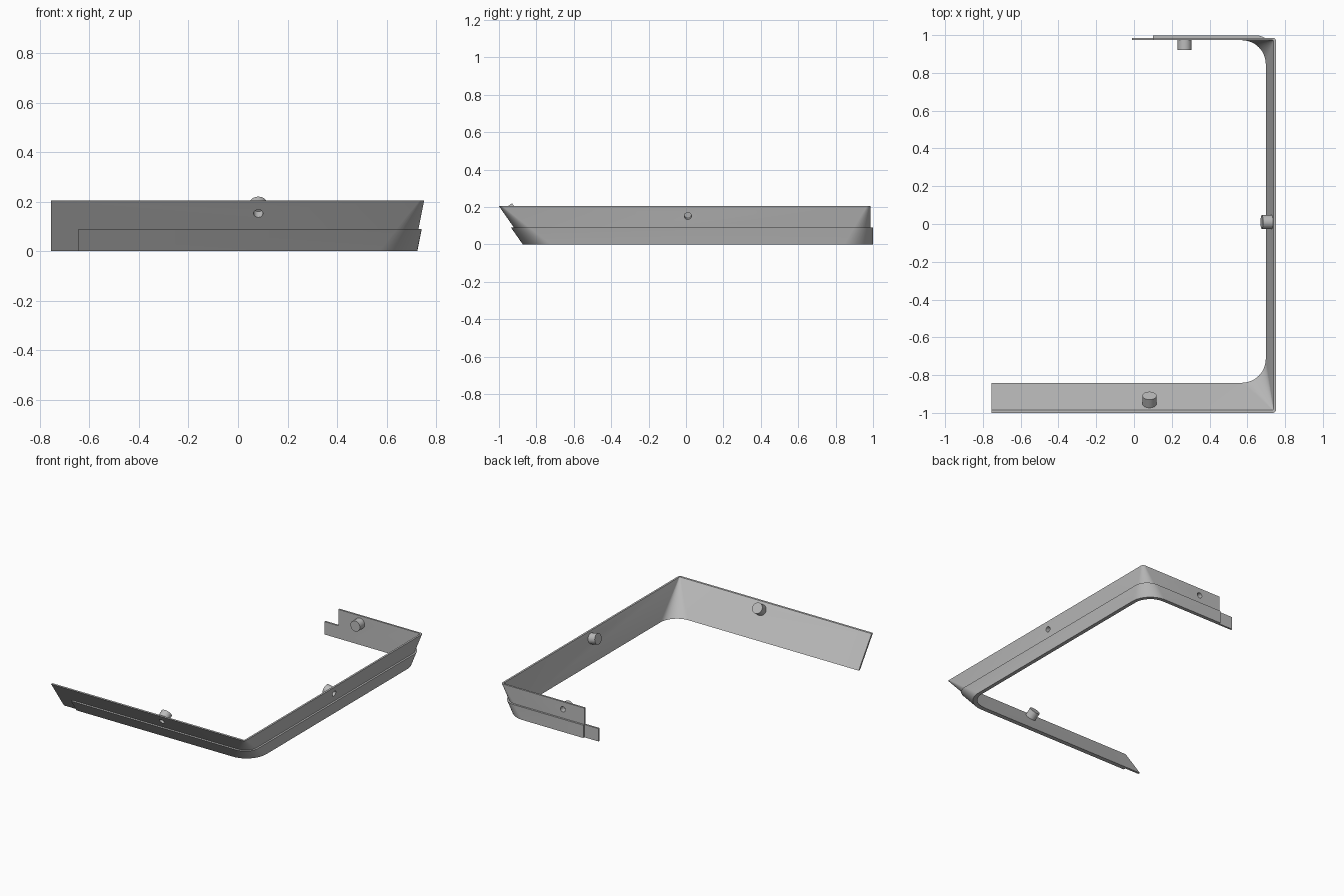
import bpy, bmesh, math
from mathutils import Vector

cube = bpy.data.objects.get("Cube")
if cube:
    bpy.data.objects.remove(cube, do_unlink=True)

HEIGHT, STRIP_H = 0.205, 0.09
SIDE_SLOPE, FRONT_SLOPE = 0.2, 0.7
SHEET = 0.013
SIDE_T = SHEET * math.hypot(1, SIDE_SLOPE)
FRONT_T = SHEET * math.hypot(1, FRONT_SLOPE)
STEPS = 12

grey = bpy.data.materials.new("light grey")
grey.use_nodes = True
grey.diffuse_color = (0.5, 0.5, 0.5, 1)
grey.node_tree.nodes["Principled BSDF"].inputs["Base Color"].default_value = (0.5, 0.5, 0.5, 1)


def add_object(name, bm):
    bmesh.ops.recalc_face_normals(bm, faces=bm.faces)
    mesh = bpy.data.meshes.new(name)
    bm.to_mesh(mesh)
    bm.free()
    mesh.materials.append(grey)
    obj = bpy.data.objects.new(name, mesh)
    bpy.context.collection.objects.link(obj)
    return obj


def front_y(z):
    return -1 + FRONT_SLOPE * (HEIGHT - z)


def side_x(z):
    return 0.752 - SIDE_SLOPE * (HEIGHT - z)


def outline(z, layer, start, end):
    """Plan line of the bent sheet; layer counts thicknesses outward."""
    front = front_y(z) - layer * FRONT_T
    side = side_x(z) + layer * SIDE_T
    back = 0.986 + layer * SHEET
    radius = 0.14 + (0.018 - 0.14) * z / HEIGHT + layer * SHEET
    points = [(start, front, z)]
    for cy, first in ((front + radius, -90), (back - radius, 0)):
        for i in range(STEPS + 1):
            a = math.radians(first + 90 * i / STEPS)
            points.append((side - radius + radius * math.cos(a),
                           cy + radius * math.sin(a), z))
    points.append((end, back, z))
    return points


def bent_sheet(name, top, layer, start, end):
    bm = bmesh.new()
    rows = [[bm.verts.new(p) for p in outline(z, k, start, end)]
            for z, k in ((0, layer), (top, layer), (top, layer - 1), (0, layer - 1))]
    for r in range(4):
        a, b = rows[r], rows[(r + 1) % 4]
        for i in range(len(a) - 1):
            bm.faces.new((a[i], a[i + 1], b[i + 1], b[i]))
    for i in (0, -1):
        bm.faces.new([row[i] for row in rows])
    return add_object(name, bm)


def cylinder(name, centre, axis, radius, low, high):
    """Cylinder running from low to high along an axis through centre."""
    bm = bmesh.new()
    bmesh.ops.create_cone(bm, cap_ends=True, segments=24, radius1=radius,
                          radius2=radius, depth=high - low)
    axis = Vector(axis).normalized()
    obj = add_object(name, bm)
    turn = axis.to_track_quat('Z', 'Y').to_matrix().to_4x4()
    turn.translation = Vector(centre) + axis * (low + high) / 2
    obj.data.transform(turn)
    return obj


def cut(obj, cutter):
    mod = obj.modifiers.new("hole", 'BOOLEAN')
    mod.operation = 'DIFFERENCE'
    mod.solver = 'EXACT'
    mod.object = cutter
    bpy.context.view_layer.objects.active = obj
    bpy.ops.object.modifier_apply(modifier=mod.name)


# Bent wall and the strip along its lower outside
wall = bent_sheet("wall", HEIGHT, 0, -0.755, 0.1)
strip = bent_sheet("lower_strip", STRIP_H, 1, -0.645, 0.1)

# Tongue past the back end of the wall
bm = bmesh.new()
bmesh.ops.create_cube(bm, size=1)
for v in bm.verts:
    v.co = (0.045 + v.co.x * 0.11, 0.986 - SHEET / 2 + v.co.y * SHEET,
            STRIP_H / 2 + v.co.z * STRIP_H)
tongue = add_object("back_tongue", bm)

# Pegs square to each wall, with a blind hole from outside
PEG_Z = 0.152
pegs = []
for name, centre, axis in (
        ("front_peg", (0.082, front_y(PEG_Z), PEG_Z), (0, 1, FRONT_SLOPE)),
        ("side_peg", (side_x(PEG_Z), 0.01, PEG_Z), (-1, 0, SIDE_SLOPE)),
        ("back_peg", (0.268, 0.986, PEG_Z), (0, -1, 0))):
    peg = cylinder(name, centre, axis, 0.037, 0.001, 0.066)
    cutter = cylinder("hole_cutter", centre, axis, 0.019, -0.02, 0.04)
    cutter.hide_render = True
    cut(wall, cutter)
    cut(peg, cutter)
    bpy.data.objects.remove(cutter, do_unlink=True)
    pegs.append(peg)

for obj in [wall, strip, tongue] + pegs:
    obj.data.shade_smooth()
    obj.data.set_sharp_from_angle(angle=math.radians(30))
